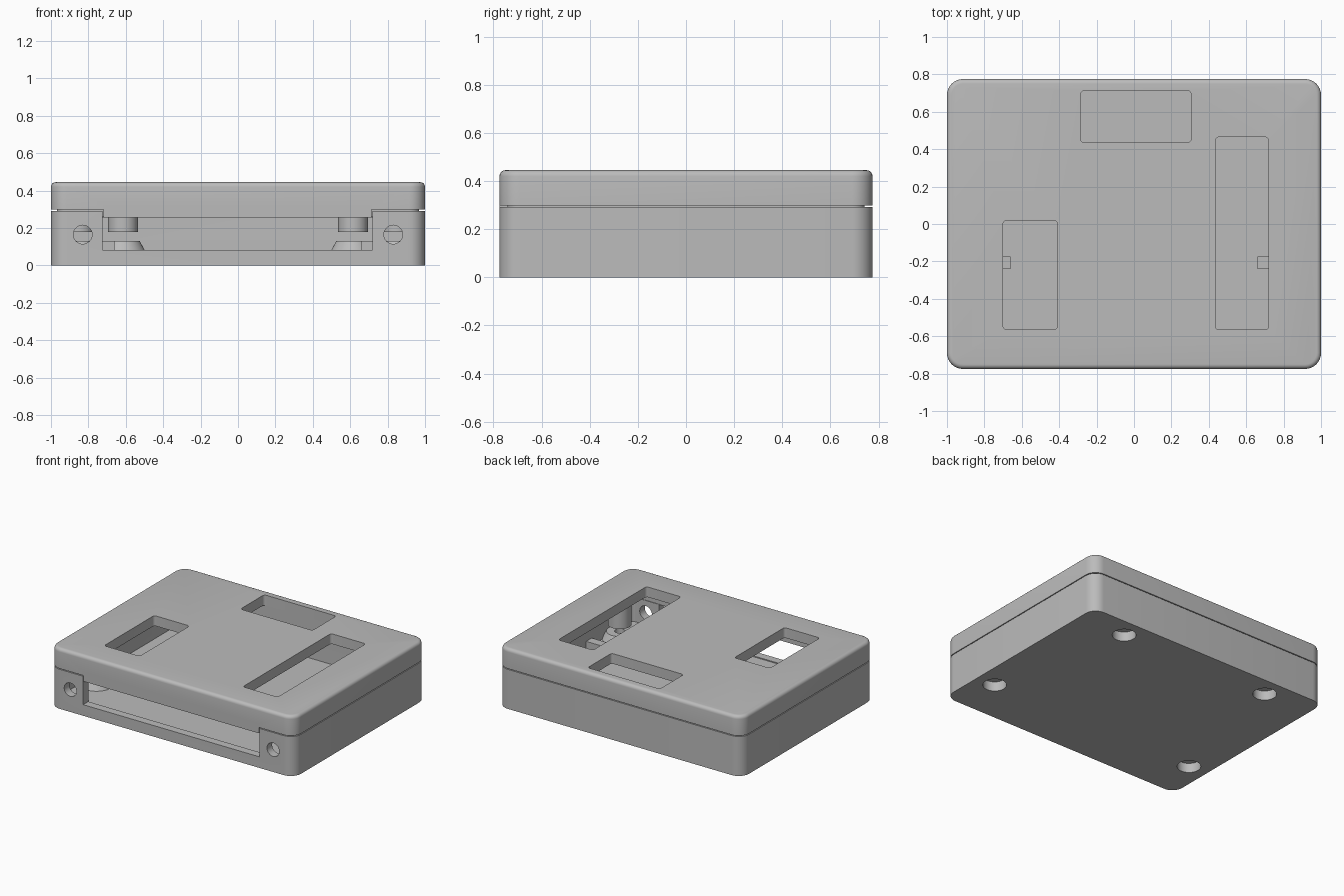
import bpy, bmesh, math
from mathutils import Matrix

cube = bpy.data.objects.get("Cube")
if cube:
    bpy.data.objects.remove(cube, do_unlink=True)

HALF_X, HALF_Y, HEIGHT, SEAM = 1.0, 0.775, 0.445, 0.295
WALL, FLOOR, ROOF, LIP = 0.06, 0.075, 0.37, 0.255

plastic = bpy.data.materials.new("grey_plastic")
plastic.use_nodes = True
grey = (0.5, 0.5, 0.5, 1)
plastic.diffuse_color = grey
plastic.node_tree.nodes["Principled BSDF"].inputs["Base Color"].default_value = grey


def finish(name, bm):
    bmesh.ops.recalc_face_normals(bm, faces=bm.faces)
    mesh = bpy.data.meshes.new(name)
    bm.to_mesh(mesh)
    bm.free()
    mesh.materials.append(plastic)
    obj = bpy.data.objects.new(name, mesh)
    bpy.context.collection.objects.link(obj)
    return obj


def box(name, x0, x1, y0, y1, z0, z1, corner=0.0, top=0.0):
    """Box with optional rounded upright edges and rounded top rim."""
    bm = bmesh.new()
    bmesh.ops.create_cube(bm, size=1)
    for v in bm.verts:
        v.co.x = x1 if v.co.x > 0 else x0
        v.co.y = y1 if v.co.y > 0 else y0
        v.co.z = z1 if v.co.z > 0 else z0
    if corner:
        upright = [e for e in bm.edges if abs(e.verts[0].co.z - e.verts[1].co.z) > 1e-4]
        bmesh.ops.bevel(bm, geom=upright, offset=corner, segments=8,
                        profile=0.5, affect='EDGES')
    if top:
        rim = [e for e in bm.edges if all(v.co.z > z1 - 1e-4 for v in e.verts)]
        bmesh.ops.bevel(bm, geom=rim, offset=top, segments=5,
                        profile=0.5, affect='EDGES')
    return finish(name, bm)


def shell_box(name, inset, z0, z1, top=0.0):
    """Rounded block following the case outline, moved inward by inset."""
    x, y = HALF_X - inset, HALF_Y - inset
    return box(name, -x, x, -y, y, z0, z1, max(0.085 - inset, 0.02), top)


def cone(name, x, y, z0, z1, r0, r1=None, along_y=False):
    """Upright cylinder or cone; along_y lays it over, with z0..z1 as its y span."""
    bm = bmesh.new()
    bmesh.ops.create_cone(bm, cap_ends=True, segments=40, radius1=r0,
                          radius2=r0 if r1 is None else r1, depth=z1 - z0)
    mid = (z0 + z1) / 2
    if along_y:
        move = Matrix.Translation((x, mid, y)) @ Matrix.Rotation(math.pi / 2, 4, 'X')
    else:
        move = Matrix.Translation((x, y, mid))
    bmesh.ops.transform(bm, matrix=move, verts=bm.verts)
    return finish(name, bm)


def combine(body, tool, operation):
    """Apply one boolean to body and discard the tool."""
    mod = body.modifiers.new("combine", 'BOOLEAN')
    mod.operation, mod.object, mod.solver = operation, tool, 'EXACT'
    bpy.context.view_layer.update()
    graph = bpy.context.evaluated_depsgraph_get()
    mesh = bpy.data.meshes.new_from_object(body.evaluated_get(graph))
    body.modifiers.clear()
    body.data = mesh
    bpy.data.objects.remove(tool, do_unlink=True)


def cut(body, tool):
    combine(body, tool, 'DIFFERENCE')


def add(body, tool):
    combine(body, tool, 'UNION')


# Screw positions: two at the rear, two beside the front slot
screws = [(s * x, y) for s in (-1, 1) for x, y in ((0.615, 0.63), (0.85, -0.44))]

# Base tray with a rebate around its rim
base = shell_box("base_tray", 0, 0, SEAM - 0.003)
cut(base, shell_box("cavity", WALL, FLOOR, 1))
cut(base, shell_box("rebate", WALL / 2, LIP, 1))

# Flared screw bosses and board ledges on the floor
for x, y in screws:
    add(base, cone("boss", x, y, FLOOR - 0.02, 0.13, 0.13, 0.09))
for s in (-1, 1):
    x0, x1 = sorted((s * 0.66, s * 0.96))
    add(base, box("ledge", x0, x1, -0.24, -0.175, FLOOR - 0.02, 0.13))

# Front slot, front round holes and stepped screw holes from below
cut(base, box("slot", -0.725, 0.72, -1, -0.69, 0.082, 1))
for s in (-1, 1):
    cut(base, cone("front_hole", s * 0.83, 0.165, -0.9, -0.65, 0.05, along_y=True))
for x, y in screws:
    cut(base, cone("counterbore", x, y, -0.1, 0.07, 0.08))
    cut(base, cone("screw_hole", x, y, 0.03, 0.2, 0.035))

# Lid with rounded rim, inner lip and front tab
lid = shell_box("lid", 0, SEAM + 0.003, HEIGHT, 0.025)
lip = shell_box("lip", WALL / 2 + 0.003, LIP + 0.003, SEAM + 0.03)
cut(lip, box("lip_gap", -0.72, 0.715, -1, -0.6, 0, 1))
add(lid, lip)
add(lid, box("tab", -0.72, 0.715, -HALF_Y, -HALF_Y + 0.065, LIP, SEAM + 0.03))
cut(lid, shell_box("lid_cavity", WALL + 0.001, 0, ROOF))

# Screw posts hanging from the lid
for x, y in screws:
    add(lid, cone("post", x, y, 0.18, ROOF + 0.02, 0.08))
    cut(lid, cone("pilot", x, y, 0.1, 0.33, 0.03))

# Three windows in the top
for x0, x1, y0, y1 in ((0.435, 0.72, -0.565, 0.465),
                       (-0.70, -0.41, -0.565, 0.02),
                       (-0.285, 0.305, 0.435, 0.713)):
    cut(lid, box("window", x0, x1, y0, y1, ROOF - 0.03, 1, 0.02))

# Smooth curves, crisp corners
bpy.ops.object.select_all(action='DESELECT')
for obj in (base, lid):
    obj.select_set(True)
bpy.context.view_layer.objects.active = base
bpy.ops.object.shade_smooth_by_angle(angle=math.radians(30))
